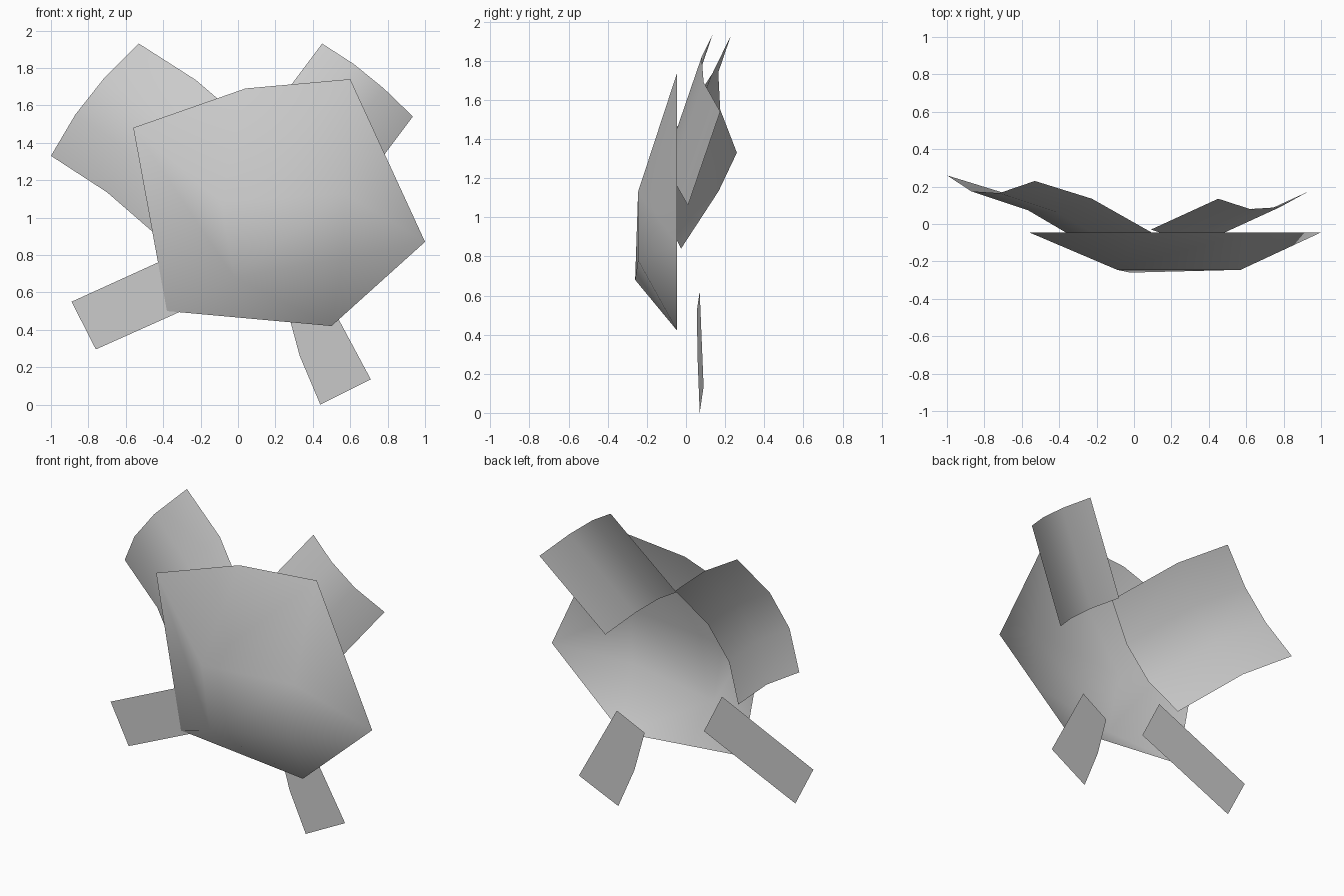
import bpy
import bmesh
from mathutils import Vector

default_cube = bpy.data.objects.get("Cube")
if default_cube:
    bpy.data.objects.remove(default_cube, do_unlink=True)

# Single plain colour
grey = bpy.data.materials.new("plain_grey")
grey.use_nodes = True
colour = (0.6, 0.6, 0.6, 1)
grey.diffuse_color = colour
grey.node_tree.nodes["Principled BSDF"].inputs["Base Color"].default_value = colour


def finish(name, bm):
    """Turn the sheet towards the front, shade it smooth and add it to the scene."""
    bm.normal_update()
    if sum(face.normal.y * face.calc_area() for face in bm.faces) > 0:
        bmesh.ops.reverse_faces(bm, faces=bm.faces[:])
    mesh = bpy.data.meshes.new(name)
    bm.to_mesh(mesh)
    bm.free()
    mesh.materials.append(grey)
    for polygon in mesh.polygons:
        polygon.use_smooth = True
    part = bpy.data.objects.new(name, mesh)
    bpy.context.collection.objects.link(part)
    return part


def panel(name, rows):
    """Curved sheet lofted through rows of points."""
    bm = bmesh.new()
    grid = [[bm.verts.new(point) for point in row] for row in rows]
    for upper, lower in zip(grid, grid[1:]):
        for i in range(len(upper) - 1):
            bm.faces.new((upper[i], upper[i + 1], lower[i + 1], lower[i]))
    return finish(name, bm)


def plate(name, outline):
    """Thin sheet from one outline."""
    bm = bmesh.new()
    bm.faces.new([bm.verts.new(point) for point in outline])
    bmesh.ops.triangulate(bm, faces=bm.faces[:])
    return finish(name, bm)


def shell(name, rim, rim_y, crown):
    """Open-backed bowl: the hull of a flat rim and a raised crown, without its back."""
    bm = bmesh.new()
    for x, z in rim:
        bm.verts.new((x, rim_y, z))
    for point in crown:
        bm.verts.new(point)
    bmesh.ops.convex_hull(bm, input=bm.verts[:])
    back = [face for face in bm.faces
            if all(abs(vert.co.y - rim_y) < 0.001 for vert in face.verts)]
    bmesh.ops.delete(bm, geom=back, context="FACES")
    return finish(name, bm)


# Body: bulging front shell, open behind
shell("body_shell",
      rim=[(-0.56, 1.48), (0.04, 1.69), (0.6, 1.74), (1, 0.87), (0.5, 0.42), (-0.38, 0.5)],
      rim_y=-0.045,
      crown=[(-0.09, -0.245, 1.08), (0.57, -0.245, 1.13),
             (0.56, -0.245, 0.78), (-0.02, -0.26, 0.68)])

# Large right flap: outer and inner edges with an arched row between them
outer = [Vector(p) for p in ((-0.53, 0.23, 1.93), (-0.72, 0.165, 1.74),
                             (-0.87, 0.175, 1.55), (-1, 0.26, 1.33))]
inner = [Vector(p) for p in ((0.12, -0.06, 1.44), (-0.06, -0.14, 1.24),
                             (-0.22, -0.13, 1.04), (-0.36, -0.025, 0.84))]
arch = Vector((-0.02, 0.05, 0.05))
middle = [(a + b) / 2 + arch for a, b in zip(outer, inner)]
panel("right_flap", [outer, middle, inner])

# Left flap: a curved edge swept straight inwards
edge = [Vector(p) for p in ((0.45, 0.135, 1.93), (0.62, 0.08, 1.82),
                            (0.78, 0.09, 1.69), (0.935, 0.175, 1.54))]
sweep = Vector((-0.36, -0.165, -0.48))
panel("left_flap", [edge, [point + sweep for point in edge]])

# Lower limbs: flat strips
plate("right_limb", [(x, -0.042, z) for x, z in
                     ((-0.89, 0.55), (-0.23, 0.85), (-0.1, 0.59), (-0.76, 0.295))])
plate("left_limb", [(0.45, 0.07, 0.62), (0.26, 0.055, 0.52), (0.33, 0.06, 0.26),
                    (0.44, 0.07, 0), (0.71, 0.09, 0.135)])
